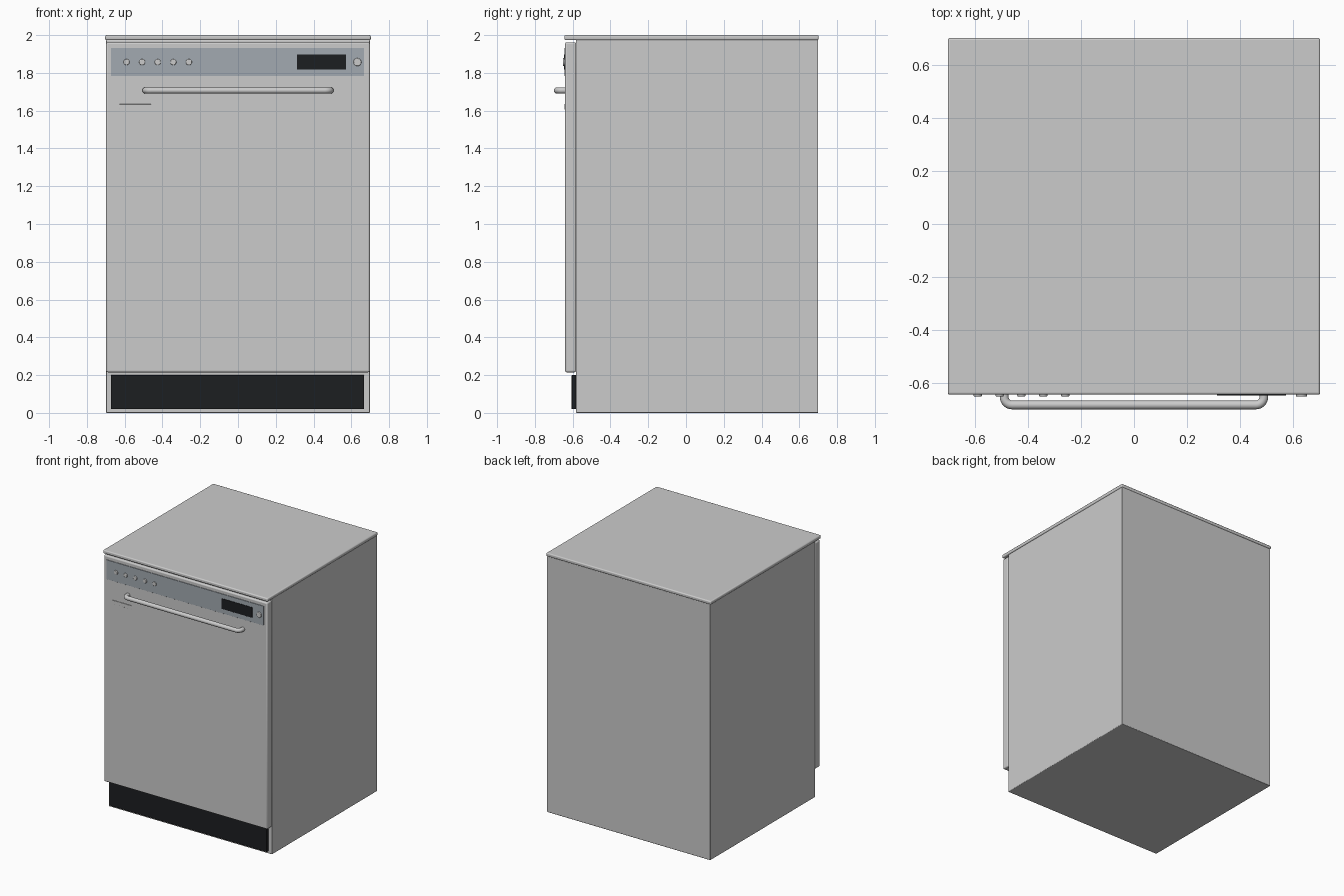
import bpy
from math import sin, cos, pi, radians

if "Cube" in bpy.data.objects:
    bpy.data.objects.remove(bpy.data.objects["Cube"])


def material(name, rgb):
    m = bpy.data.materials.new(name)
    m.diffuse_color = (*rgb, 1)
    m.use_nodes = True
    m.node_tree.nodes["Principled BSDF"].inputs["Base Color"].default_value = m.diffuse_color
    return m


panel_grey = material("panel_grey", (0.36, 0.40, 0.44))
black = material("black", (0.012, 0.013, 0.015))


def finish(ob, name, bevel, mat, segments=3):
    ob.name = name
    if mat:
        ob.data.materials.append(mat)
    if bevel:
        b = ob.modifiers.new("soft_edges", 'BEVEL')
        b.width, b.segments = bevel, segments
        b.limit_method = 'ANGLE'
    bpy.ops.object.shade_smooth_by_angle(angle=radians(40))
    return ob


def box(name, x, y, z, bevel=0.0, mat=None):
    """Box given by its (min, max) range on each axis."""
    bpy.ops.mesh.primitive_cube_add(size=1, location=[(a + b) / 2 for a, b in (x, y, z)])
    ob = bpy.context.object
    ob.scale = [b - a for a, b in (x, y, z)]
    bpy.ops.object.transform_apply(location=False, rotation=False, scale=True)
    return finish(ob, name, bevel, mat)


def button(name, x, z, radius, front):
    """Round button facing -y, seated in the control panel."""
    back = -0.638
    bpy.ops.mesh.primitive_cylinder_add(vertices=32, radius=radius, depth=back - front,
                                        location=(x, (front + back) / 2, z),
                                        rotation=(pi / 2, 0, 0))
    return finish(bpy.context.object, name, 0.004, None)


# Cabinet, worktop, door and recessed kick plate
box("cabinet", (-0.698, 0.698), (-0.582, 0.70), (0, 1.975), 0.005)
box("worktop", (-0.703, 0.703), (-0.644, 0.702), (1.973, 2.0), 0.008)
box("door", (-0.698, 0.698), (-0.640, -0.582), (0.215, 1.962), 0.009)
box("kick_plate", (-0.673, 0.668), (-0.605, -0.575), (0.02, 0.20), 0.002, black)

# Control panel with display
box("control_panel", (-0.673, 0.668), (-0.644, -0.63), (1.783, 1.932), 0.001, panel_grey)
box("display", (0.313, 0.573), (-0.647, -0.635), (1.818, 1.898), 0.001, black)

# Row of programme buttons and the power button
for i in range(5):
    button(f"programme_button_{i + 1}", -0.59 + i * 0.0825, 1.857, 0.016, -0.651)
button("power_button", 0.632, 1.857, 0.021, -0.652)

# Blank plate under the handle
box("blank_plate", (-0.627, -0.460), (-0.644, -0.635), (1.606, 1.634), 0.001)

# Towel-bar handle: round tube swept along a path with rounded corners
half, bar_y, z, r = 0.49, -0.683, 1.707, 0.03
right = [(half, -0.63)]
for i in range(9):
    a = i / 8 * pi / 2
    right.append((half - r + r * cos(a), bar_y + r - r * sin(a)))
path = right + [(-x, y) for x, y in reversed(right)]
curve = bpy.data.curves.new("handle", 'CURVE')
curve.dimensions = '3D'
curve.bevel_depth, curve.bevel_resolution = 0.0165, 6
curve.use_fill_caps = True
spline = curve.splines.new('POLY')
spline.points.add(len(path) - 1)
for p, (x, y) in zip(spline.points, path):
    p.co = (x, y, z, 1)
handle = bpy.data.objects.new("handle", curve)
bpy.context.collection.objects.link(handle)
bpy.ops.object.select_all(action='DESELECT')
handle.select_set(True)
bpy.context.view_layer.objects.active = handle
bpy.ops.object.convert(target='MESH')
finish(bpy.context.object, "handle", 0, None)
